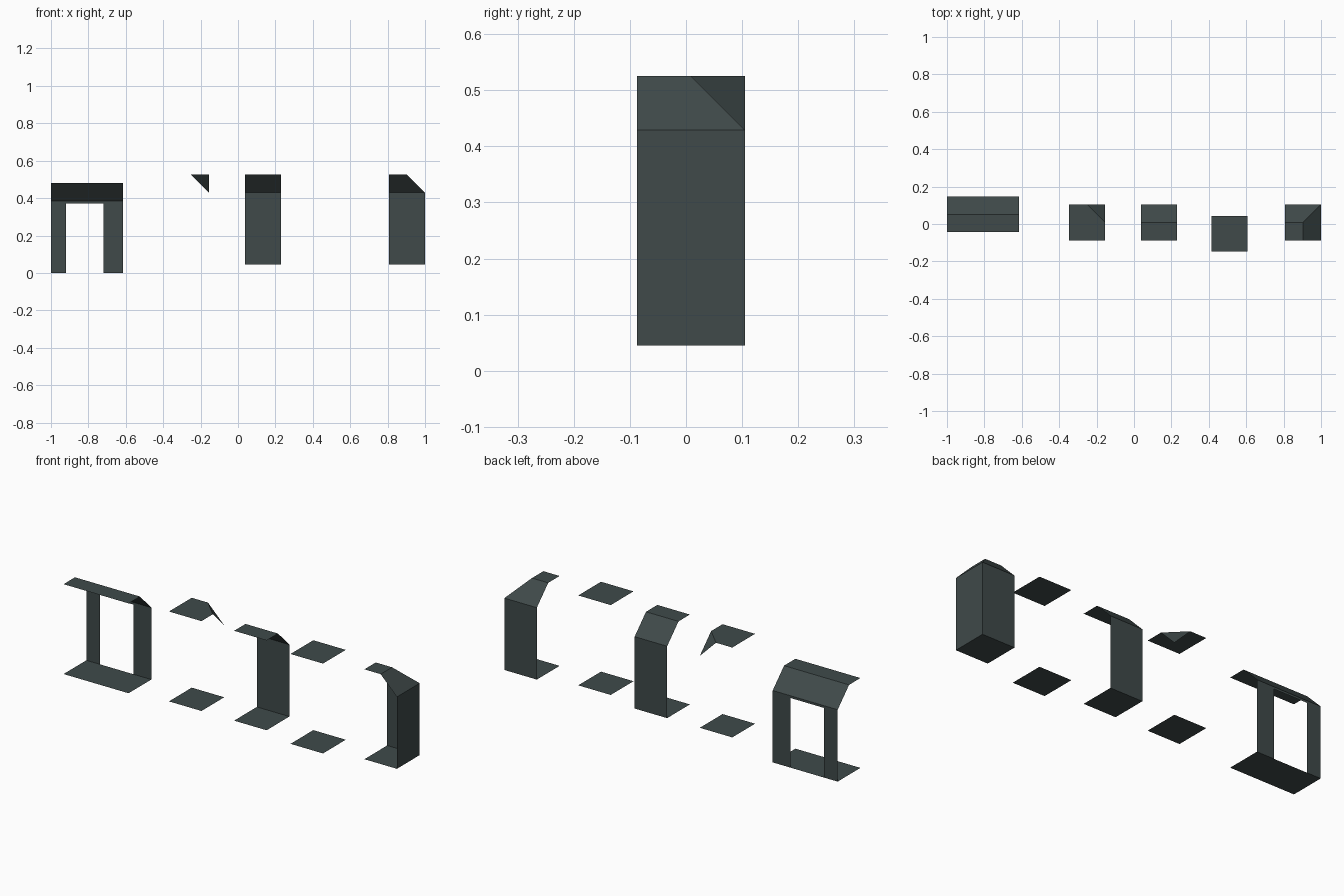
import bpy, bmesh

if "Cube" in bpy.data.objects:
    bpy.data.objects.remove(bpy.data.objects["Cube"])

U = 0.192          # tile width
B = U / 2          # slanted ceiling edge
H = 0.48           # tile height

mat = bpy.data.materials.new("dark slate")
mat.diffuse_color = (0.05, 0.068, 0.068, 1)
mat.use_nodes = True
mat.node_tree.nodes["Principled BSDF"].inputs["Base Color"].default_value = mat.diffuse_color


def sheet(name, origin, polys):
    """Thin open sheet made of flat panels, given in tile coordinates."""
    bm = bmesh.new()
    for poly in polys:
        bm.faces.new([bm.verts.new(p) for p in poly])
    bmesh.ops.remove_doubles(bm, verts=bm.verts, dist=1e-5)
    me = bpy.data.meshes.new(name)
    bm.to_mesh(me)
    bm.free()
    me.materials.append(mat)
    ob = bpy.data.objects.new(name, me)
    ob.location = origin
    bpy.context.collection.objects.link(ob)


def flat(x0, x1, y0, y1, z):
    return [(x0, y0, z), (x1, y0, z), (x1, y1, z), (x0, y1, z)]


def upright(x0, x1, z0, z1):
    # panel on the back edge, facing the front
    return [(x0, U, z0), (x1, U, z0), (x1, U, z1), (x0, U, z1)]


def back_slope(w, top_w):
    return [(0, U, H - B), (w, U, H - B), (top_w, B, H), (0, B, H)]


# Doorway tile: double width, with an opening in the back wall
W, D0, D1, DT = 2 * U, 0.081, 0.28, 0.372
o = (-1, -0.044, 0)
sheet("doorway_floor", o, [flat(0, W, 0, U, 0)])
sheet("doorway_wall", o, [upright(0, D0, 0, DT), upright(D1, W, 0, DT),
                          upright(0, W, DT, H - B)])
sheet("doorway_ceiling", o, [flat(0, W, 0, B, H), back_slope(W, W)])

# Outer corner tile: ceiling with one clipped corner folded down
o = (-0.347, -0.087, 0.045)
sheet("outer_corner_floor", o, [flat(0, U, 0, U, 0)])
sheet("outer_corner_ceiling", o, [
    [(0, 0, H), (U, 0, H), (U, B, H), (B, U, H), (0, U, H)],
    [(U, B, H), (U, U, H - B), (B, U, H)]])

# Straight wall tile
o = (0.038, -0.087, 0.045)
sheet("straight_floor", o, [flat(0, U, 0, U, 0)])
sheet("straight_wall", o, [upright(0, U, 0, H - B)])
sheet("straight_ceiling", o, [flat(0, U, 0, B, H), back_slope(U, U)])

# Open tile: floor and ceiling only
o = (0.414, -0.148, 0.045)
sheet("open_floor", o, [flat(0, U, 0, U, 0)])
sheet("open_ceiling", o, [flat(0, U, 0, U, H)])

# Inner corner tile: back and right walls with mitred slopes
o = (1 - U, -0.087, 0.045)
sheet("inner_corner_floor", o, [flat(0, U, 0, U, 0)])
sheet("inner_corner_walls", o, [
    upright(0, U, 0, H - B),
    [(U, U, 0), (U, 0, 0), (U, 0, H - B), (U, U, H - B)]])
sheet("inner_corner_ceiling", o, [
    flat(0, B, 0, B, H), back_slope(U, B),
    [(U, U, H - B), (U, 0, H - B), (B, 0, H), (B, B, H)]])
